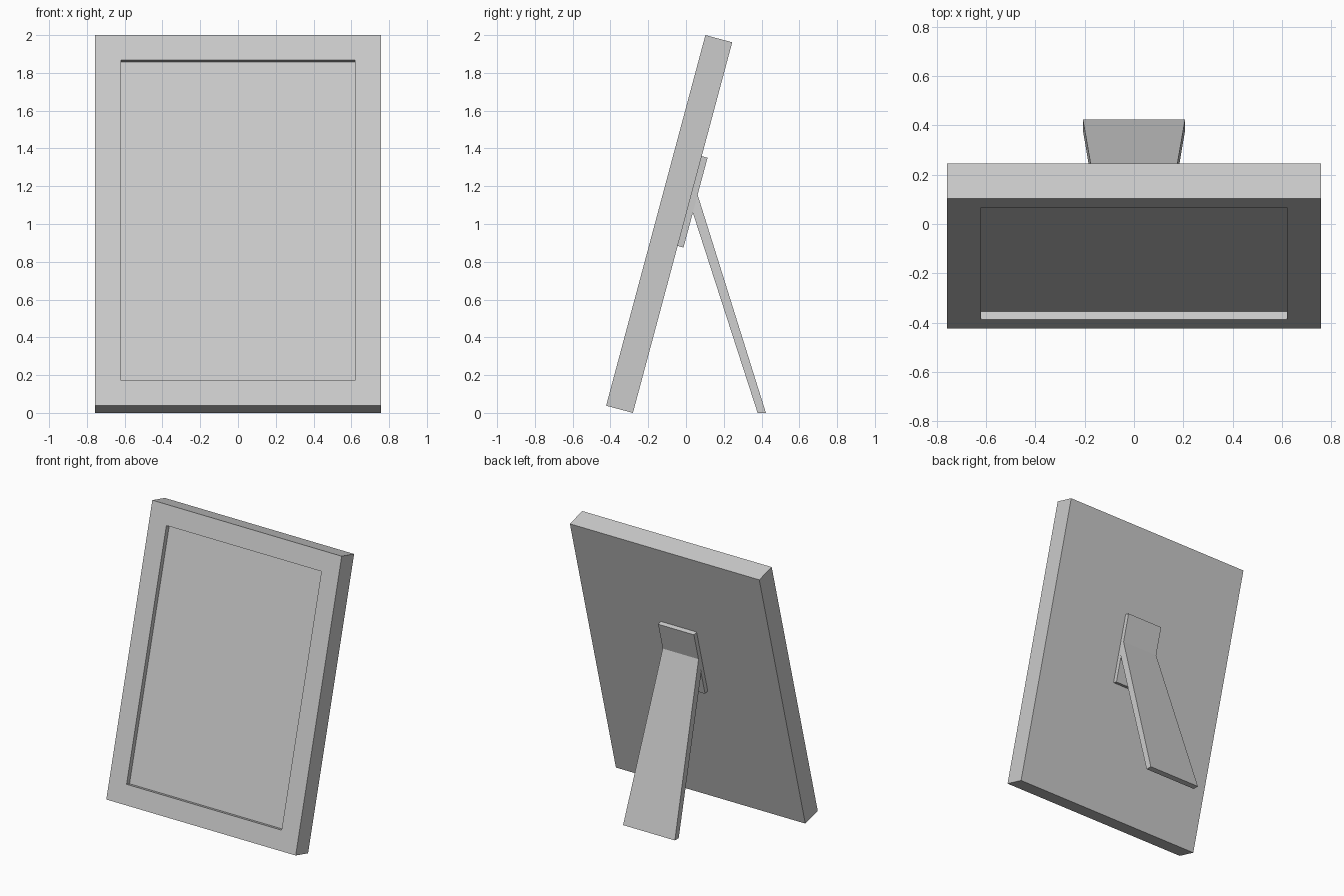
import bpy, bmesh, math

if "Cube" in bpy.data.objects:
    bpy.data.objects.remove(bpy.data.objects["Cube"])

TILT = math.radians(15)
S, C = math.sin(TILT), math.cos(TILT)
THICK, HALF_W, BORDER, RECESS = 0.147, 0.757, 0.1945, 0.035
LENGTH = (2 - THICK * S) / C
PLATE = THICK + 0.032


def tilted(u, n):
    """Point (y, z): u along the leaning front face, n behind it."""
    return (-0.423 + u * S + n * C, THICK * S + u * C - n * S)


def slab(profile, half_width):
    """Extrude a y-z profile across x, half width depending on z."""
    bm = bmesh.new()
    left = [bm.verts.new((-half_width(z), y, z)) for y, z in profile]
    right = [bm.verts.new((half_width(z), y, z)) for y, z in profile]
    bm.faces.new(left)
    bm.faces.new(right[::-1])
    for i in range(len(profile)):
        j = (i + 1) % len(profile)
        bm.faces.new((left[i], right[i], right[j], left[j]))
    bmesh.ops.recalc_face_normals(bm, faces=bm.faces)
    return bm


def finish(bm, name):
    bmesh.ops.recalc_face_normals(bm, faces=bm.faces)
    mesh = bpy.data.meshes.new(name)
    bm.to_mesh(mesh)
    bm.free()
    bpy.context.collection.objects.link(bpy.data.objects.new(name, mesh))


def tilted_box(u0, u1, n0, n1, half):
    corners = [tilted(u0, n0), tilted(u0, n1), tilted(u1, n1), tilted(u1, n0)]
    return slab(corners, lambda z: half)


# Leaning frame with a shallow picture recess in the front
bm = tilted_box(0, LENGTH, 0, THICK, HALF_W)
bm.normal_update()
front = min(bm.faces, key=lambda f: f.normal.y)
bmesh.ops.inset_region(bm, faces=[front], thickness=BORDER)
bmesh.ops.inset_region(bm, faces=[front], thickness=0)
bmesh.ops.translate(bm, verts=front.verts, vec=(0, RECESS * C, -RECESS * S))
finish(bm, "picture_frame")

# Hinge plate on the back
finish(tilted_box(0.915, 1.407, THICK, PLATE, 0.143), "hinge_plate")

# Support leg, widening to the ground
leg = [tilted(1.204, PLATE), (0.423, 0), (0.379, 0), tilted(1.106, PLATE)]
finish(slab(leg, lambda z: 0.207 - 0.055 * z), "support_leg")
